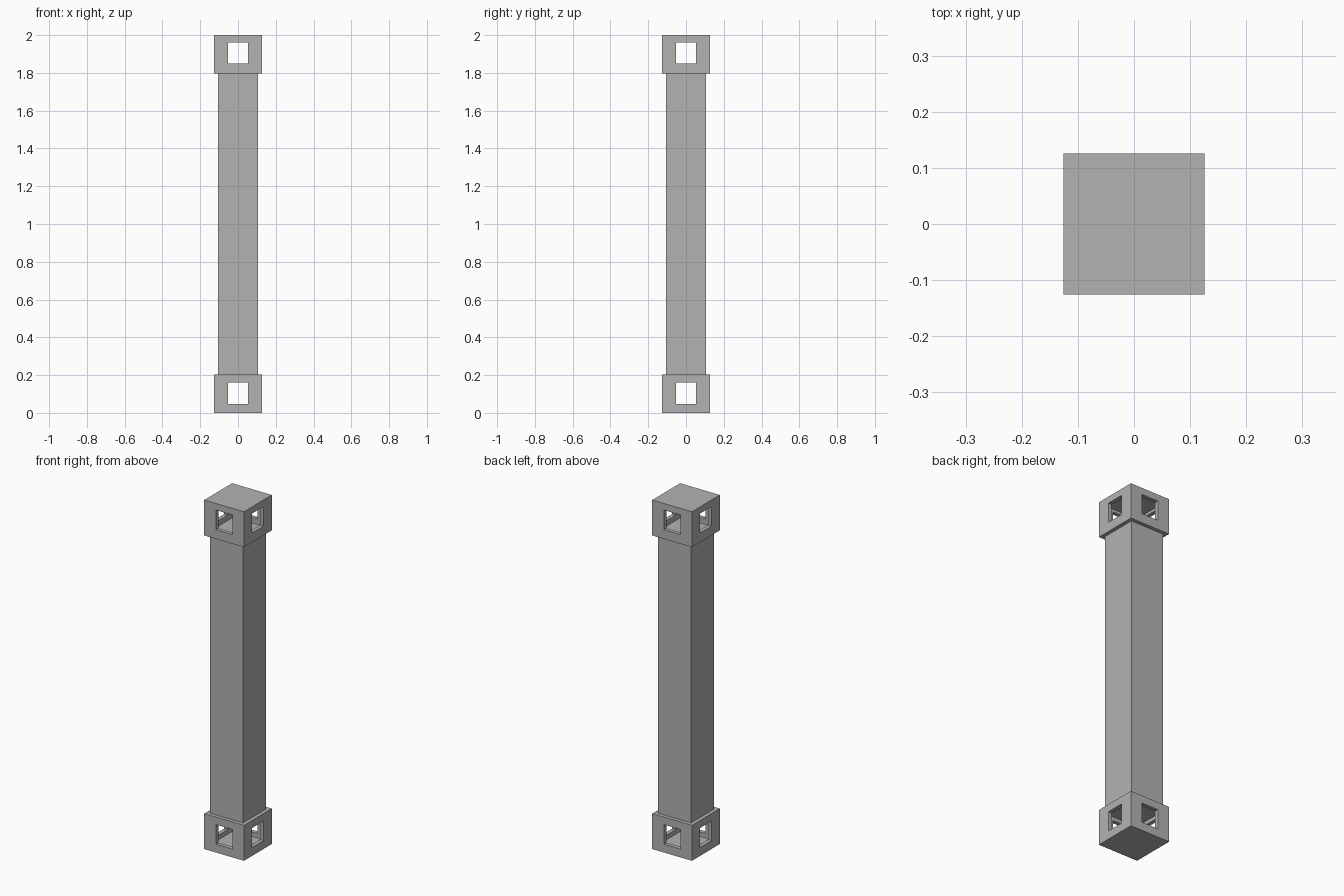
import bpy
import bmesh
from mathutils import Vector

default = bpy.data.objects.get("Cube")
if default:
    bpy.data.objects.remove(default)

HALF_CAP, HALF_SHAFT, CAP_HEIGHT = 0.126, 0.105, 0.203
HOLE_HALF_W, HOLE_HALF_H = 0.052, 0.056

grey = bpy.data.materials.new("plain grey")
grey.use_nodes = True
grey.diffuse_color = (0.45, 0.45, 0.45, 1)
grey.node_tree.nodes["Principled BSDF"].inputs["Base Color"].default_value = grey.diffuse_color


def box_mesh(half, z0, z1):
    bm = bmesh.new()
    bmesh.ops.create_cube(bm, size=1)
    for v in bm.verts:
        v.co = Vector((v.co.x * 2 * half, v.co.y * 2 * half,
                       z0 + (v.co.z + 0.5) * (z1 - z0)))
    return bm


def finish(bm, name):
    mesh = bpy.data.meshes.new(name)
    bm.to_mesh(mesh)
    bm.free()
    mesh.materials.append(grey)
    obj = bpy.data.objects.new(name, mesh)
    bpy.context.collection.objects.link(obj)
    return obj


def hollow_cap(name, z0, z1, hole_z):
    """Thin-walled box with a window in each of its four sides."""
    bm = box_mesh(HALF_CAP, z0, z1)
    bm.normal_update()
    sides = [f for f in bm.faces if abs(f.normal.z) < 0.5]
    bmesh.ops.inset_individual(bm, faces=sides, thickness=0.04)
    for face in sides:
        centre = face.calc_center_median()
        across = Vector((0, 0, 1)).cross(face.normal)
        for v in face.verts:
            offset = v.co - centre
            u = HOLE_HALF_W if offset.dot(across) > 0 else -HOLE_HALF_W
            h = HOLE_HALF_H if offset.z > 0 else -HOLE_HALF_H
            v.co = centre + across * u
            v.co.z = hole_z + h
    bmesh.ops.delete(bm, geom=sides, context="FACES")
    obj = finish(bm, name)
    wall = obj.modifiers.new("wall", "SOLIDIFY")
    wall.thickness = 0.022
    wall.offset = -1
    wall.use_even_offset = True


# Square shaft between two windowed end boxes
finish(box_mesh(HALF_SHAFT, CAP_HEIGHT, 2 - CAP_HEIGHT), "shaft")
hollow_cap("bottom_cap", 0, CAP_HEIGHT, 0.104)
hollow_cap("top_cap", 2 - CAP_HEIGHT, 2, 1.906)
